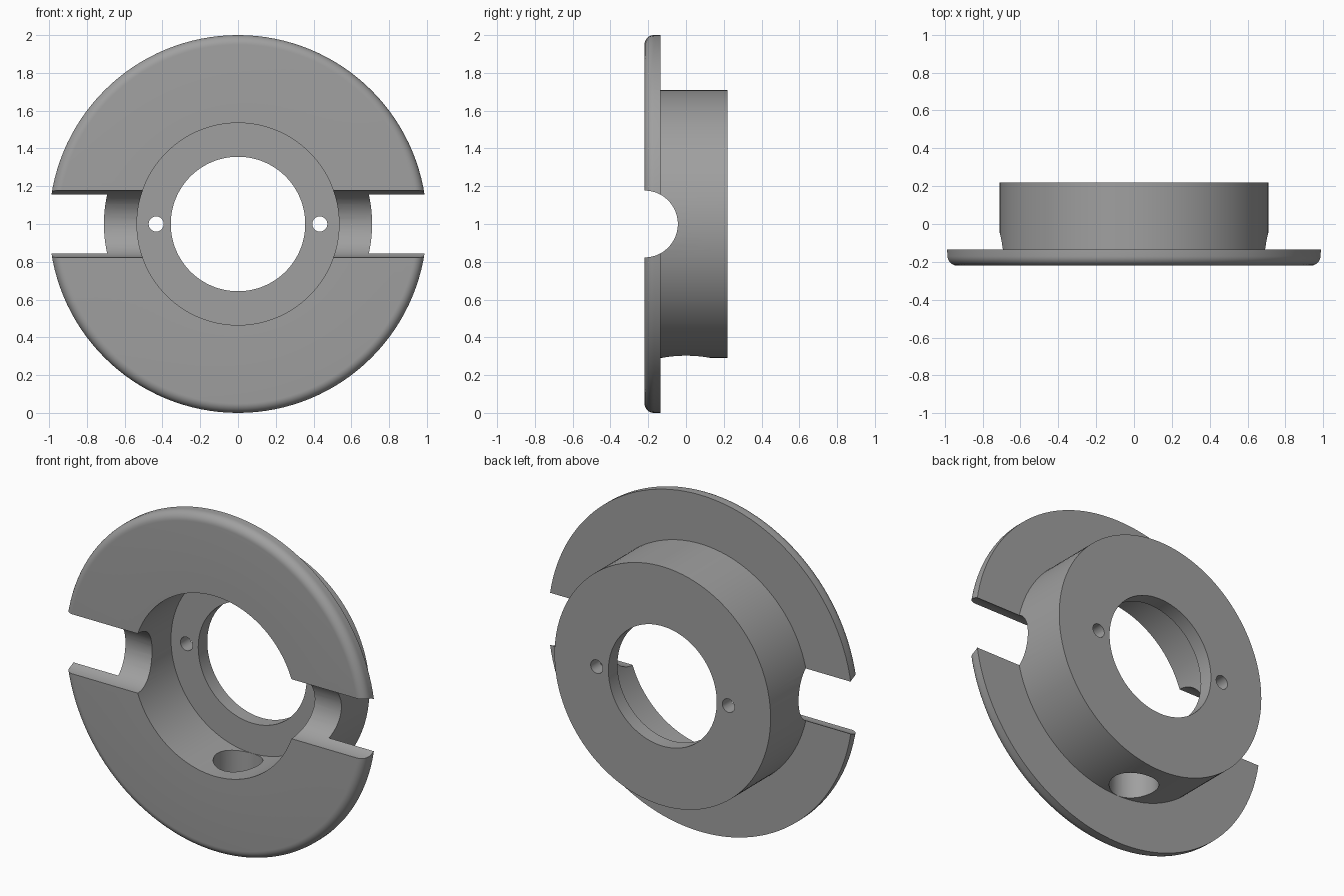
import bpy, bmesh, math
from mathutils import Matrix, Vector

if "Cube" in bpy.data.objects:
    bpy.data.objects.remove(bpy.data.objects["Cube"])

CENTRE = Vector((0, 0, 1))
SEGMENTS = 128

grey = bpy.data.materials.new("mid grey")
grey.diffuse_color = (0.35, 0.35, 0.35, 1)
grey.use_nodes = True
grey.node_tree.nodes["Principled BSDF"].inputs["Base Color"].default_value = grey.diffuse_color


def add_object(name, bm):
    bmesh.ops.recalc_face_normals(bm, faces=bm.faces[:])
    mesh = bpy.data.meshes.new(name)
    bm.to_mesh(mesh)
    bm.free()
    obj = bpy.data.objects.new(name, mesh)
    bpy.context.collection.objects.link(obj)
    return obj


def lathe(name, profile):
    """Revolve a closed (radius, y) profile around the y axis."""
    bm = bmesh.new()
    rings = []
    for i in range(SEGMENTS):
        a = 2 * math.pi * i / SEGMENTS
        rings.append([bm.verts.new((r * math.cos(a), y, 1 + r * math.sin(a)))
                      for r, y in profile])
    n = len(profile)
    for i in range(SEGMENTS):
        p, q = rings[i], rings[(i + 1) % SEGMENTS]
        for j in range(n):
            k = (j + 1) % n
            bm.faces.new((p[j], p[k], q[k], q[j]))
    return add_object(name, bm)


def cutter(name, radius, length, axis, location, segments):
    """Cylinder along the given axis, used to cut a hole."""
    turn = Vector((0, 0, 1)).rotation_difference(Vector(axis)).to_matrix().to_4x4()
    spin = Matrix.Rotation(math.pi / segments, 4, 'Z')
    bm = bmesh.new()
    bmesh.ops.create_cone(bm, cap_ends=True, segments=segments, radius1=radius,
                          radius2=radius, depth=length,
                          matrix=Matrix.Translation(location) @ turn @ spin)
    obj = add_object(name, bm)
    obj.hide_render = True
    return obj


# Flanged cup: rounded front rim, hub, thin floor with a central opening
FRONT, FLANGE_BACK, FLOOR, BACK, ROUND = -0.22, -0.135, 0.135, 0.22, 0.05
rim = [(1 - ROUND + ROUND * math.sin(t), FRONT + ROUND - ROUND * math.cos(t))
       for t in (math.pi / 2 * i / 8 for i in range(9))]
profile = [(0.535, FRONT)] + rim + [
    (1.0, FLANGE_BACK), (0.71, FLANGE_BACK), (0.71, BACK),
    (0.356, BACK), (0.356, FLOOR), (0.535, FLOOR)]
body = lathe("flanged_hub", profile)

# Round channel across the front, two pin holes and one drain hole below
cutters = [
    cutter("channel_cutter", 0.177, 2.4, (1, 0, 0), (0, FRONT, 1), 64),
    cutter("drain_cutter", 0.134, 0.45, (0, 0, 1), (0, 0, 0.4), 48),
]
for side in (-1, 1):
    cutters.append(cutter("pin_hole_cutter", 0.04, 0.3, (0, 1, 0),
                          (side * 0.433, 0.18, 1), 32))

for c in cutters:
    mod = body.modifiers.new(c.name, 'BOOLEAN')
    mod.operation = 'DIFFERENCE'
    mod.solver = 'EXACT'
    mod.object = c

# Bake the cuts and clear the helpers
graph = bpy.context.evaluated_depsgraph_get()
cut_mesh = bpy.data.meshes.new_from_object(body.evaluated_get(graph))
body.modifiers.clear()
body.data = cut_mesh
for c in cutters:
    bpy.data.objects.remove(c)

body.data.materials.clear()
body.data.materials.append(grey)
for poly in body.data.polygons:
    poly.material_index = 0

# Smooth round walls, crisp edges
bpy.ops.object.select_all(action='DESELECT')
body.select_set(True)
bpy.context.view_layer.objects.active = body
bpy.ops.object.shade_smooth_by_angle(angle=math.radians(30))
